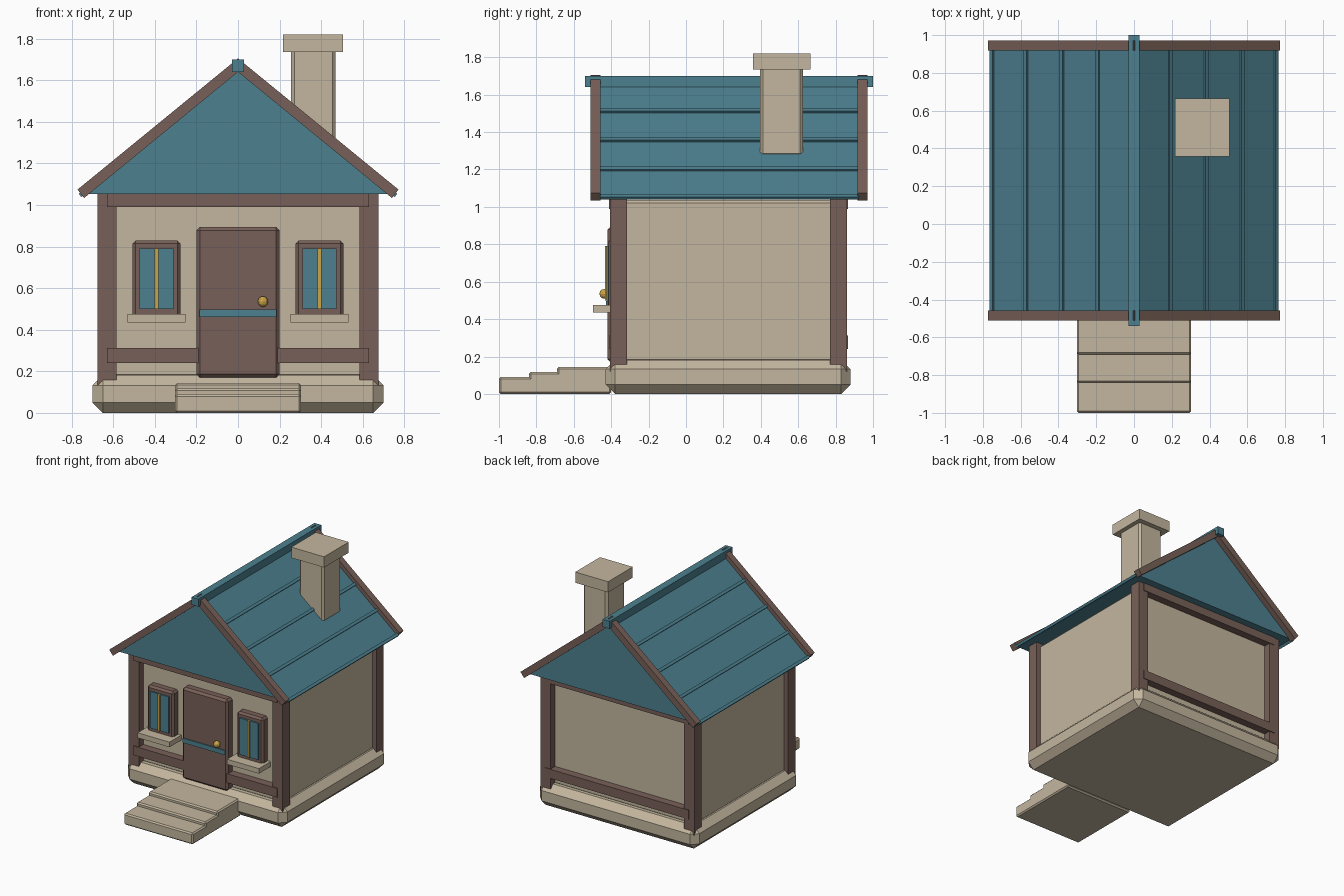
import bpy, bmesh, math
from mathutils import Matrix, Vector

if "Cube" in bpy.data.objects:
    bpy.data.objects.remove(bpy.data.objects["Cube"])


def material(name, rgb):
    m = bpy.data.materials.new(name)
    m.diffuse_color = (*rgb, 1)
    m.use_nodes = True
    m.node_tree.nodes["Principled BSDF"].inputs["Base Color"].default_value = m.diffuse_color
    return m


STONE = material("beige", (0.55, 0.47, 0.345))
WOOD = material("brown", (0.190, 0.118, 0.098))
TEAL = material("teal", (0.073, 0.216, 0.275))
GOLD = material("gold", (0.61, 0.376, 0.065))


def finish(name, bm, mat):
    bmesh.ops.recalc_face_normals(bm, faces=bm.faces)
    me = bpy.data.meshes.new(name)
    bm.to_mesh(me)
    bm.free()
    me.materials.append(mat)
    ob = bpy.data.objects.new(name, me)
    bpy.context.collection.objects.link(ob)
    return ob


def box(name, x, y, z, mat, bevel=0):
    """Box from (min, max) ranges, with an optional chamfer."""
    bm = bmesh.new()
    size = Vector((x[1] - x[0], y[1] - y[0], z[1] - z[0]))
    mid = Vector((x[0] + x[1], y[0] + y[1], z[0] + z[1])) / 2
    bmesh.ops.create_cube(bm, size=1, matrix=Matrix.Translation(mid) @ Matrix.Diagonal((*size, 1)))
    if bevel:
        bmesh.ops.bevel(bm, geom=bm.edges[:], offset=bevel, segments=1, affect='EDGES')
    return finish(name, bm, mat)


def prism(name, profile, y0, y1, mat):
    """Extrude an x-z profile along y."""
    bm = bmesh.new()
    face = bm.faces.new([bm.verts.new((x, y0, z)) for x, z in profile])
    ext = bmesh.ops.extrude_face_region(bm, geom=[face])
    verts = [v for v in ext["geom"] if isinstance(v, bmesh.types.BMVert)]
    bmesh.ops.translate(bm, verts=verts, vec=(0, y1 - y0, 0))
    return finish(name, bm, mat)


# Base and walls
box("foundation", (-0.70, 0.70), (-0.43, 0.88), (0, 0.182), STONE, 0.05)
box("walls", (-0.64, 0.64), (-0.35, 0.805), (0.17, 1.037), STONE, 0.015)

# Front steps
for i, (y, top) in enumerate([(-1.0, 0.09), (-0.84, 0.117), (-0.69, 0.143)]):
    box(f"step_{i + 1}", (-0.303, 0.303), (y, -0.40), (0, top), STONE, 0.01)

# Corner posts and cross beams
for side, sx in (("left", -1), ("right", 1)):
    xr = sorted((sx * 0.585, sx * 0.675))
    box(f"front_post_{side}", xr, (-0.405, -0.315), (0.12, 1.055), WOOD)
    box(f"back_post_{side}", xr, (0.77, 0.86), (0.12, 1.055), WOOD)
for end, y in (("front", (-0.413, -0.345)), ("back", (0.80, 0.866))):
    box(f"{end}_lower_beam", (-0.63, 0.63), y, (0.24, 0.312), WOOD)
    box(f"{end}_upper_beam", (-0.63, 0.63), y, (0.99, 1.053), WOOD)

# Door with band and knob
box("door", (-0.20, 0.20), (-0.42, -0.34), (0.17, 0.895), WOOD, 0.017)
box("door_band", (-0.185, 0.185), (-0.428, -0.41), (0.462, 0.498), TEAL)
bm = bmesh.new()
bmesh.ops.create_uvsphere(bm, u_segments=10, v_segments=6, radius=0.026,
                          matrix=Matrix.Translation((0.12, -0.437, 0.535)))
finish("door_knob", bm, GOLD)

# Windows
for side, c in (("left", -0.392), ("right", 0.392)):
    box(f"window_frame_{side}", (c - 0.115, c + 0.115), (-0.415, -0.34), (0.45, 0.83), WOOD, 0.015)
    box(f"window_glass_{side}", (c - 0.082, c + 0.082), (-0.425, -0.40), (0.50, 0.79), TEAL)
    box(f"window_bar_{side}", (c - 0.009, c + 0.009), (-0.434, -0.41), (0.50, 0.79), GOLD)
    box(f"window_sill_{side}", (c - 0.14, c + 0.14), (-0.498, -0.345), (0.435, 0.475), STONE)

# Roof body
APEX, EAVE, SLOPE = 1.665, 1.053, 0.818
half = (APEX - EAVE) / SLOPE
prism("roof", [(-half, EAVE), (half, EAVE), (0, APEX)], -0.46, 0.925, TEAL)
box("ridge_cap", (-0.03, 0.03), (-0.54, 1.0), (1.64, 1.70), TEAL)

# Roof seams and gable boards, both slopes
along = Vector((1, -SLOPE)).normalized()
out = Vector((SLOPE, 1)).normalized()
for side, sx in (("left", -1), ("right", 1)):
    for i in range(1, 5):
        x = 0.19 * i - (0.01 if i == 4 else 0)
        p = Vector((x, APEX - SLOPE * x))
        pts = [p + along * a * 0.011 + out * o for a, o in ((-1, -0.008), (1, -0.008), (1, 0.012), (-1, 0.012))]
        prism(f"roof_seam_{side}_{i}", [(sx * q.x, q.y) for q in pts], -0.46, 0.925, TEAL)
    board = [(0, 1.705), (0.772, 1.074), (0.74, 1.034), (0, 1.64)]
    for end, y in (("front", -0.51), ("back", 0.918)):
        prism(f"{end}_gable_board_{side}", [(sx * x, z) for x, z in board], y, y + 0.053, WOOD)

# Chimney
box("chimney", (0.255, 0.47), (0.395, 0.625), (1.27, 1.76), STONE, 0.016)
box("chimney_cap", (0.217, 0.505), (0.357, 0.665), (1.735, 1.82), STONE)
